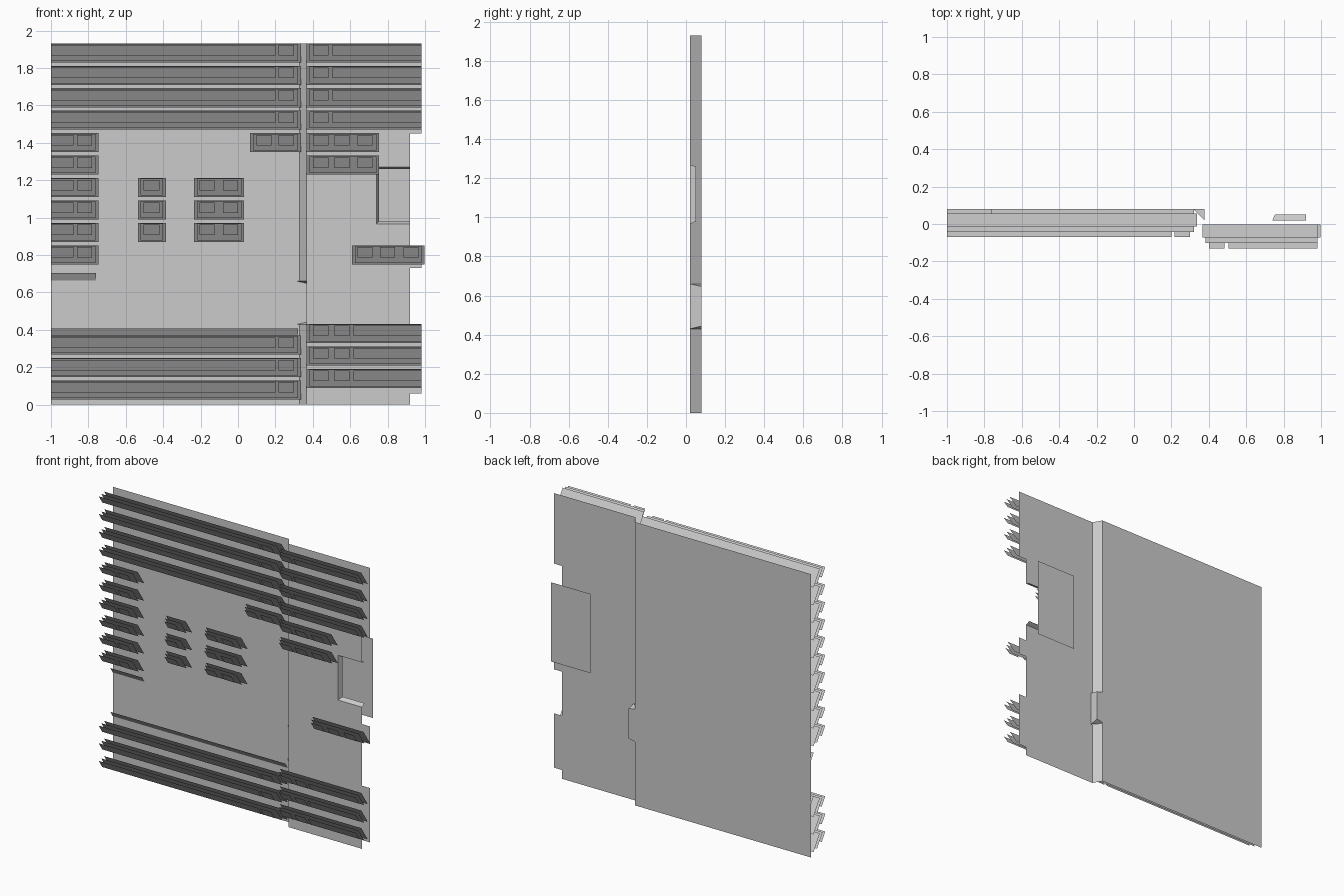
import bpy
import bmesh

cube = bpy.data.objects.get("Cube")
if cube:
    bpy.data.objects.remove(cube, do_unlink=True)

grey = bpy.data.materials.new("light_grey")
grey.use_nodes = True
colour = (0.6, 0.6, 0.6, 1)
grey.diffuse_color = colour
grey.node_tree.nodes["Principled BSDF"].inputs["Base Color"].default_value = colour

LEFT_Y, RIGHT_Y, BACK_Y = 0.08, 0.02, 0.14
TOP = 1.93


def sheet(name, faces):
    """Make an object from open flat faces, each a list of corners."""
    bm = bmesh.new()
    for corners in faces:
        bm.faces.new([bm.verts.new(c) for c in corners])
    bmesh.ops.remove_doubles(bm, verts=bm.verts, dist=0.0001)
    mesh = bpy.data.meshes.new(name)
    bm.to_mesh(mesh)
    bm.free()
    mesh.materials.append(grey)
    obj = bpy.data.objects.new(name, mesh)
    bpy.context.collection.objects.link(obj)
    return obj


def upright(x0, x1, z0, z1, y):
    return [(x0, y, z0), (x1, y, z0), (x1, y, z1), (x0, y, z1)]


def tilted(x0, x1, z, low, high, y):
    """A strip leaning outward as it rises from height z."""
    lean = 0.67
    return [(x0, y - lean * low, z + low), (x1, y - lean * low, z + low),
            (x1, y - lean * high, z + high), (x0, y - lean * high, z + high)]


def louvre(name, x0, x1, z, wall_y, windows):
    """Three stacked leaning layers: base, border and windows."""
    y = wall_y - 0.024
    inset = 0.015
    a = x0 if x0 <= -1 else x0 + inset
    b = x1 if x1 == 0.98 else x1 - inset
    faces = [tilted(x0, x1, z, 0, 0.102, y),
             tilted(a, b, z, 0.008, 0.098, y - 0.033)]
    faces += [tilted(w0, w1, z, 0.036, 0.092, y - 0.065) for w0, w1 in windows]
    sheet(name, faces)


# Main wall panel
sheet("main_wall", [upright(-1, 0.33, 0, TOP, LEFT_Y)])

# Side wall panel: strips by height, with edge tabs and an open cut-out
cut_x, cut_low, cut_high = 0.74, 0.965, 1.27
bands = [(0, 0.06, 0.92), (0.06, 0.43, 0.98), (0.43, 0.73, 0.92),
         (0.73, 0.85, 0.98), (0.85, cut_low, 0.92), (cut_low, cut_high, cut_x),
         (cut_high, 1.45, 0.92), (1.45, TOP, 0.98)]
sheet("side_wall", [upright(0.366, x, a, b, RIGHT_Y) for a, b, x in bands])

# Slanted step between the walls, open behind the latch
clasp_low, clasp_high = 0.43, 0.66
sheet("wall_step", [[(0.33, LEFT_Y, a), (0.366, RIGHT_Y, a),
                     (0.366, RIGHT_Y, b), (0.33, LEFT_Y, b)]
                    for a, b in ((0, clasp_low), (clasp_high, TOP))])

# Latch cover: a corner bump with sloping caps
p, q, r = (0.318, LEFT_Y), (0.377, LEFT_Y), (0.377, RIGHT_Y)
s = 0.014
latch = [[(*m, clasp_low + i), (*n, clasp_low + j),
          (*n, clasp_high - j), (*m, clasp_high - i)]
         for m, n, i, j in ((p, q, 0, s), (q, r, s, 0))]
latch += [[(*p, z), (*q, z + d), (*r, z)]
          for z, d in ((clasp_low, s), (clasp_high, -s))]
sheet("latch_cover", latch)

# Sloping frame around the cut-out, and the plate behind it
inner_x, inner_low, inner_high, inner_y = 0.753, 0.98, 1.26, 0.05
frame = [[(cut_x, RIGHT_Y, cut_low), (cut_x, RIGHT_Y, cut_high),
          (inner_x, inner_y, inner_high), (inner_x, inner_y, inner_low)]]
frame += [[(cut_x, RIGHT_Y, a), (0.92, RIGHT_Y, a),
           (0.92, inner_y, b), (inner_x, inner_y, b)]
          for a, b in ((cut_low, inner_low), (cut_high, inner_high))]
sheet("cutout_frame", frame)
sheet("back_plate", [upright(0.62, 0.92, 0.845, 1.385, BACK_Y)])

# Window columns shared by the louvres
step_win = (0.216, 0.30)
col_a, col_b, col_c = (0.40, 0.484), (0.515, 0.597), (0.64, 0.72)


def row(k):
    return 1.83 - 0.12 * k


# Long louvres at the top and bottom
for k in range(4):
    louvre("upper_main_louvre", -1, 0.337, row(k), LEFT_Y, [(-1, 0.2), step_win])
    louvre("upper_side_louvre", 0.367, 0.98, row(k), RIGHT_Y, [col_a, (0.505, 0.98)])
for k in range(3):
    louvre("lower_main_louvre", -1, 0.337, 0.028 + 0.12 * k, LEFT_Y,
           [(-1, 0.2), step_win])
    louvre("lower_side_louvre", 0.367, 0.98, 0.09 + 0.12 * k, RIGHT_Y,
           [col_a, col_b, (0.617, 0.98)])

# Short louvres at the outer edge
for k in range(4, 10):
    louvre("edge_louvre", -1, -0.747, row(k), LEFT_Y, [(-1, -0.88), (-0.86, -0.78)])

# Small louvres in the middle of the main wall
for k in range(6, 9):
    louvre("small_louvre", -0.535, -0.385, row(k), LEFT_Y, [(-0.505, -0.42)])
    louvre("double_louvre", -0.235, 0.033, row(k), LEFT_Y,
           [(-0.205, -0.125), (-0.08, 0.0)])

# Louvres either side of the step, and one on the side tab
louvre("step_louvre", 0.065, 0.337, row(4), LEFT_Y, [(0.098, 0.18), step_win])
for k in (4, 5):
    louvre("triple_louvre", 0.367, 0.755, row(k), RIGHT_Y, [col_a, col_b, col_c])
louvre("tab_louvre", 0.61, 0.997, row(9), RIGHT_Y,
       [col_c, (0.76, 0.84), (0.885, 0.965)])

# Plain narrow ledges on the main wall
for x, z in ((0.32, 0.367), (-0.76, 0.665)):
    sheet("wall_ledge", [tilted(-1, x, z, 0, 0.04, LEFT_Y)])
